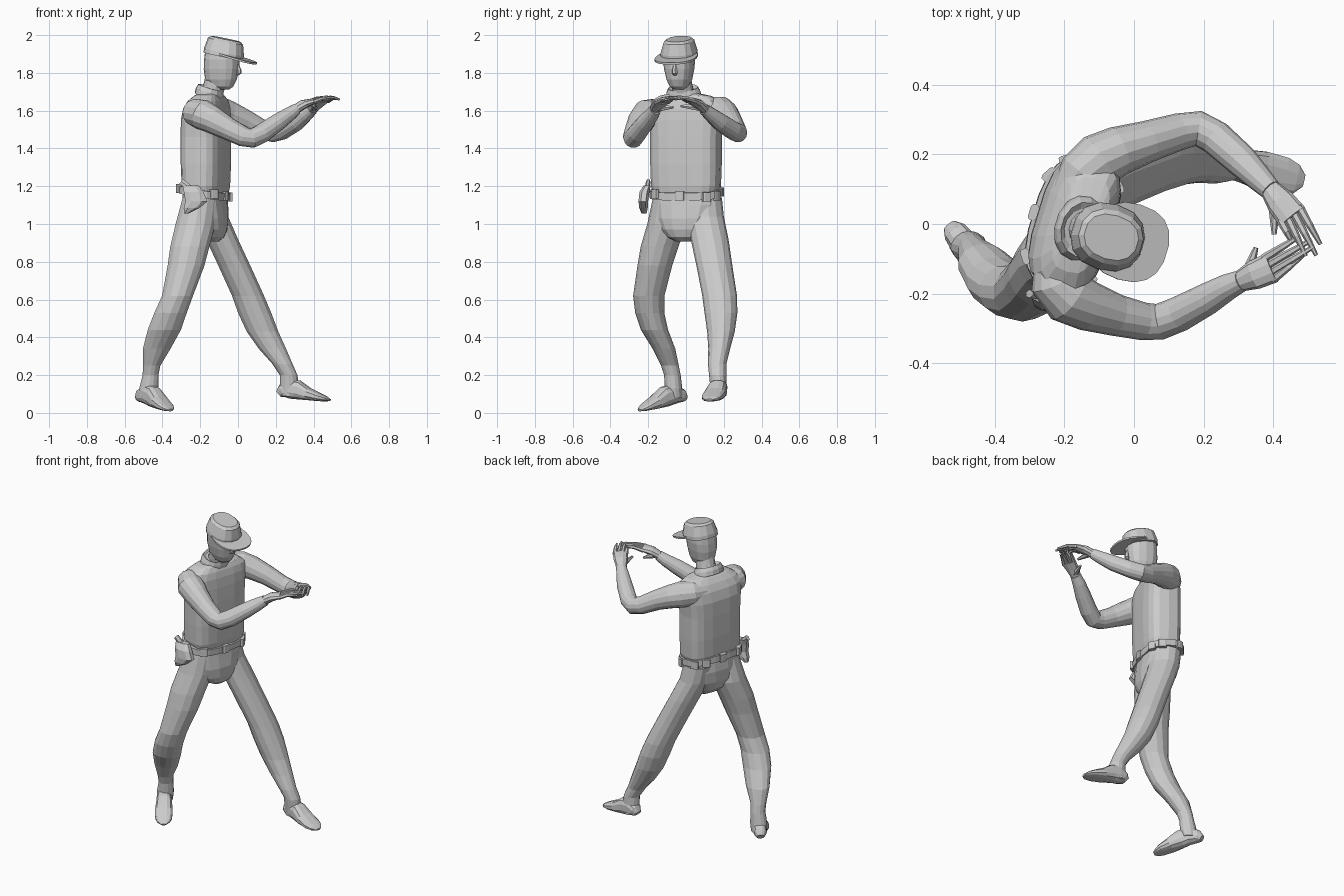
import bpy, math
from mathutils import Vector

FACING = Vector((0.956, -0.29, 0))
SIDE = Vector((0.29, 0.956, 0))
X, Z = Vector((1, 0, 0)), Vector((0, 0, 1))


def loft(name, rings, ref=X, axis=None, n=14, power=2.0):
    """Skin rings (x, y, z, radius along ref, radius across); axis fixes the ring plane."""
    pts = [Vector(r[:3]) for r in rings]
    verts, faces = [], []
    for i, r in enumerate(rings):
        t = axis or (pts[min(i + 1, len(pts) - 1)] - pts[max(i - 1, 0)])
        t = t.normalized()
        a = (ref - t * ref.dot(t)).normalized()
        b = t.cross(a)
        ra, rb = r[3], r[-1]
        for k in range(n):
            ang = 2 * math.pi * (k + 0.5) / n
            c, s = math.cos(ang), math.sin(ang)
            c = math.copysign(abs(c) ** (2 / power), c)
            s = math.copysign(abs(s) ** (2 / power), s)
            verts.append(pts[i] + a * ra * c + b * rb * s)
    for i in range(len(rings) - 1):
        for k in range(n):
            j = (k + 1) % n
            faces.append((i * n + k, i * n + j, (i + 1) * n + j, (i + 1) * n + k))
    faces.append(tuple(reversed(range(n))))
    faces.append(tuple(range(len(verts) - n, len(verts))))
    me = bpy.data.meshes.new(name)
    me.from_pydata(verts, [], faces)
    ob = bpy.data.objects.new(name, me)
    bpy.context.collection.objects.link(ob)
    return ob


# Torso and pelvis
loft("torso", [(-.17, 0, 1.16, .10, .172), (-.17, 0, 1.2, .107, .184), (-.17, 0, 1.32, .112, .188),
               (-.17, 0, 1.46, .112, .188), (-.17, 0, 1.55, .11, .195), (-.165, 0, 1.61, .1, .203),
               (-.158, 0, 1.65, .084, .188), (-.152, -.003, 1.678, .064, .14), (-.15, -.01, 1.695, .045, .06)],
     FACING, Z, 18, 3.2)
loft("pelvis", [(-.175, 0, 1.19, .10, .172), (-.175, 0, 1.1, .11, .177), (-.17, -.005, 1.03, .112, .158),
                (-.158, -.01, .97, .095, .125), (-.142, -.012, .93, .064, .085), (-.135, -.012, .908, .03, .042)],
     FACING, Z, 16, 2.5)

# Legs
loft("rear_leg", [(-.2, -.085, 1.14, .095, .09), (-.225, -.1, 1.0, .108, .105), (-.255, -.14, .88, .106, .1),
                  (-.275, -.165, .78, .1, .092), (-.32, -.197, .62, .084, .083),
                  (-.357, -.192, .53, .088, .077), (-.39, -.167, .44, .09, .072),
                  (-.43, -.117, .34, .075, .06), (-.457, -.085, .25, .047, .047),
                  (-.463, -.072, .2, .043, .044), (-.472, -.066, .13, .052, .046),
                  (-.48, -.06, .08, .05, .042)], X, Z)
loft("front_leg", [(-.16, .09, 1.14, .09, .1), (-.14, .1, 1.04, .09, .1), (-.085, .125, .92, .087, .1),
                   (-.015, .152, .77, .087, .095), (.053, .178, .62, .087, .092), (.088, .185, .53, .09, .087),
                   (.13, .185, .43, .086, .073), (.182, .176, .34, .074, .058), (.235, .165, .26, .055, .049),
                   (.268, .168, .2, .048, .046), (.272, .172, .14, .052, .044), (.27, .174, .09, .045, .04)], X, Z)

# Feet
loft("front_foot", [(.217, .184, .1, .02, .024), (.235, .181, .115, .036, .038), (.27, .175, .128, .054, .045),
                    (.315, .166, .122, .052, .049), (.37, .152, .1, .034, .058), (.43, .137, .083, .022, .056),
                    (.465, .129, .074, .014, .043), (.487, .124, .068, .006, .018)], Z, n=12, power=2.6)
loft("rear_foot", [(-.526, -.008, .075, .019, .022), (-.512, -.025, .09, .036, .036), (-.478, -.068, .1, .054, .044),
                   (-.448, -.112, .086, .055, .046), (-.415, -.163, .056, .036, .053), (-.385, -.208, .034, .022, .05),
                   (-.37, -.23, .022, .014, .038), (-.358, -.246, .014, .006, .016)], Z, n=12, power=2.6)

# Arms
loft("right_arm", [(-.235, -.1, 1.6, .05), (-.227, -.165, 1.592, .072), (-.19, -.208, 1.58, .08),
                   (-.13, -.236, 1.548, .072), (-.05, -.262, 1.503, .06), (.03, -.28, 1.462, .054),
                   (.075, -.28, 1.454, .052), (.13, -.258, 1.482, .051), (.21, -.215, 1.538, .046),
                   (.27, -.18, 1.58, .038), (.31, -.162, 1.608, .031)], Z)
loft("left_arm", [(-.19, .08, 1.605, .05), (-.15, .14, 1.603, .072), (-.1, .183, 1.597, .079),
                  (-.045, .21, 1.58, .071), (.04, .237, 1.545, .06), (.13, .265, 1.498, .053),
                  (.185, .274, 1.483, .051), (.235, .247, 1.496, .05), (.31, .18, 1.54, .047),
                  (.36, .13, 1.58, .038), (.393, .097, 1.608, .031)], Z)


# Hands with spread fingers and a thumb
def hand(side, wrist, knuckles, tips, thumb):
    w, k = Vector(wrist), Vector(knuckles)
    across = Z.cross(k - w).normalized()
    mid = w.lerp(k, .5) + Z * .008
    loft(side + "_hand", [(*w, .025, .028), (*mid, .025, .042), (*k, .015, .045)], Z, n=10)
    for i, tip in enumerate(tips):
        base = k + across * (.033 - .022 * i) - (k - w) * .1
        end = Vector(tip)
        bend = base.lerp(end, .5) + Z * .012
        loft(f"{side}_finger_{i + 1}", [(*base, .013), (*bend, .0105), (*end, .006)], Z, n=6)
    base, end = w.lerp(k, .25), Vector(thumb)
    loft(side + "_thumb", [(*base, .021), (*base.lerp(end, .6), .013), (*end, .007)], Z, n=6)


hand("right", (.295, -.168, 1.6), (.395, -.125, 1.65),
     [(.475, -.035, 1.665), (.51, -.045, 1.668), (.515, -.065, 1.668), (.485, -.09, 1.655)], (.35, -.068, 1.618))
hand("left", (.385, .107, 1.6), (.455, .02, 1.657),
     [(.535, -.058, 1.66), (.523, -.09, 1.665), (.493, -.092, 1.668), (.455, -.055, 1.66)], (.402, -.03, 1.625))

# Neck, collar and head
loft("neck", [(-.15, -.008, 1.66, .062, .06), (-.125, -.02, 1.73, .06, .056), (-.115, -.03, 1.8, .055, .05)], FACING, Z)
tilt = Vector((.3, -.08, 1))
loft("collar", [(-.155, -.011, 1.672, .076, .098), (-.15, -.014, 1.7, .075, .092),
                (-.144, -.016, 1.722, .068, .08), (-.145, -.016, 1.712, .058, .06)], FACING, tilt)
loft("head", [(-.075, -.037, 1.712, .028, .026), (-.085, -.036, 1.728, .06, .048), (-.09, -.035, 1.765, .084, .064),
              (-.088, -.036, 1.82, .093, .076), (-.085, -.037, 1.87, .094, .082), (-.08, -.037, 1.94, .09, .078)],
     FACING, Z, 14, 2.4)
loft("nose", [(-.005, -.058, 1.852, .007, .008), (.003, -.06, 1.815, .016, .014),
              (.005, -.06, 1.797, .014, .015), (-.005, -.058, 1.787, .006, .008)], FACING, Z, 6)

# Cap with band and peak
loft("cap_crown", [(-.078, -.037, 1.888, .106, .097), (-.074, -.037, 1.91, .107, .096),
                   (-.066, -.038, 1.968, .095, .078), (-.065, -.038, 1.98, .08, .064)],
     FACING, Vector((.2, -.05, 1)), 14, 2.3)
loft("cap_peak", [(-.014, -.052, 1.876, .116, .112), (-.012, -.052, 1.886, .116, .112)],
     FACING, Vector((.28, -.08, 1)), 18, 2.4)

# Belt, buckle, pouches and holster
belt_axis = Vector((.17, -.05, 1))
loft("belt", [(-.178, 0, 1.145, .119, .194), (-.176, 0, 1.185, .119, .194)], FACING, belt_axis, 20, 2.8)
for i, deg in enumerate((0, 42, 75, 118, 150, 180, 215, 318)):
    d = math.radians(deg)
    c, s = math.cos(d), math.sin(d)
    out = FACING * math.copysign(abs(c) ** .7, c) * .116 + SIDE * math.copysign(abs(s) ** .7, s) * .189
    p = Vector((-.177, 0, 1.166)) + out
    p.z -= .17 * out.x
    loft("buckle" if i == 0 else f"pouch_{i}", [(*(p - Z * .024), .013, .024), (*(p + Z * .024), .013, .024)],
         (FACING * c + SIDE * s), Z, 8, 4)
loft("holster", [(-.25, -.205, 1.205, .045, .02), (-.235, -.22, 1.17, .055, .028), (-.22, -.226, 1.12, .062, .027),
                 (-.245, -.225, 1.085, .045, .024), (-.275, -.222, 1.055, .012, .014)], X, Z, 8, 2.6)
loft("holster_grip", [(-.26, -.205, 1.19, .02, .014), (-.3, -.2, 1.225, .018, .012)], X, n=6)
